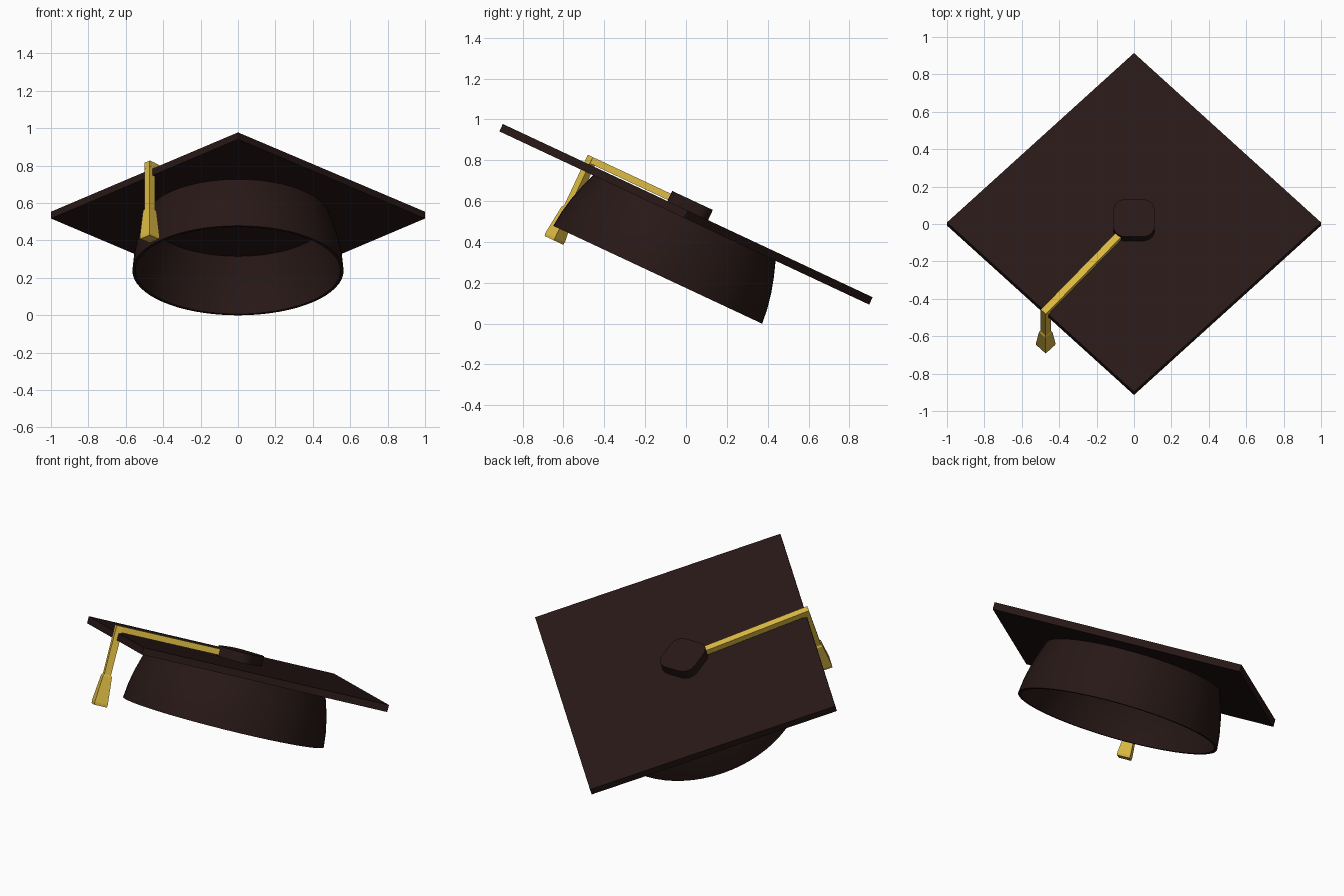
import bpy, bmesh
from math import pi, cos, sin, radians
from mathutils import Matrix, Vector

if "Cube" in bpy.data.objects:
    bpy.data.objects.remove(bpy.data.objects["Cube"])

# Everything is modelled flat, then tipped back as one
TILT = Matrix.Translation((0, 0, 0.535)) @ Matrix.Rotation(radians(-25.1), 4, 'X')


def material(name, color):
    m = bpy.data.materials.new(name)
    m.diffuse_color = color
    m.use_nodes = True
    m.node_tree.nodes["Principled BSDF"].inputs["Base Color"].default_value = m.diffuse_color
    return m


CLOTH = material("dark_cloth", (0.02, 0.009, 0.008, 1))
GOLD = material("gold_thread", (0.70, 0.48, 0.055, 1))


def finish(name, bm, mat, smooth=False):
    bmesh.ops.recalc_face_normals(bm, faces=bm.faces)
    me = bpy.data.meshes.new(name)
    bm.to_mesh(me)
    bm.free()
    me.materials.append(mat)
    ob = bpy.data.objects.new(name, me)
    bpy.context.collection.objects.link(ob)
    ob.matrix_world = TILT
    if smooth:
        bpy.ops.object.select_all(action='DESELECT')
        ob.select_set(True)
        bpy.context.view_layer.objects.active = ob
        bpy.ops.object.shade_smooth_by_angle(angle=radians(35))
    return ob


def box(size, centre, turn=0.0):
    bm = bmesh.new()
    m = (Matrix.Translation(centre) @ Matrix.Rotation(turn, 4, 'Z')
         @ Matrix.Diagonal((*size, 1)))
    bmesh.ops.create_cube(bm, size=1, matrix=m)
    return bm


def rings(bm, profile, n, centre=(0, 0), closed=False):
    """Stack n-sided rings of (radius, height); either cap the ends or close the loop."""
    loops = [[bm.verts.new((centre[0] + r * cos(2 * pi * i / n),
                            centre[1] + r * sin(2 * pi * i / n), z))
              for i in range(n)] for r, z in profile]
    pairs = list(zip(loops, loops[1:]))
    if closed:
        pairs.append((loops[-1], loops[0]))
    else:
        bm.faces.new(loops[0])
        bm.faces.new(loops[-1])
    for a, b in pairs:
        for i in range(n):
            j = (i + 1) % n
            bm.faces.new((a[i], a[j], b[j], b[i]))


# Square board, corner to the front
finish("board", box((2 ** 0.5, 2 ** 0.5, 0.04), (0, 0, 0), pi / 4), CLOTH)

# Hollow skull cap with slightly bulging wall
bm = bmesh.new()
outer = [(0.565, -0.327), (0.557, -0.25), (0.542, -0.174), (0.52, -0.095), (0.492, -0.015)]
inner = [(r - 0.017, z) for r, z in reversed(outer)]
rings(bm, outer + inner, 64, closed=True)
finish("skull_cap", bm, CLOTH, smooth=True)

# Rounded-square button
bm = box((0.22, 0.22, 0.057), (0, 0, 0.0465))
upright = [e for e in bm.edges
           if abs(e.verts[0].co.z - e.verts[1].co.z) > 0.01]
bmesh.ops.bevel(bm, geom=upright, offset=0.062, segments=5, profile=0.5, affect='EDGES')
finish("button", bm, CLOTH, smooth=True)

# Cord from the button to the edge of the board
start, end = Vector((-0.06, -0.067, 0.043)), Vector((-0.472, -0.532, 0.043))
run = end - start
length = run.length + 0.019
mid = start + run.normalized() * length / 2
turn = run.to_track_quat('X', 'Z').to_euler().z
finish("cord", box((length, 0.038, 0.034), mid, turn), GOLD)

# Hanging strand and flared tassel, square in section
bm = bmesh.new()
rings(bm, [(0.027, 0.06), (0.027, -0.215), (0.036, -0.225), (0.053, -0.375), (0.05, -0.39)],
      4, centre=(end.x, end.y))
finish("tassel", bm, GOLD)
